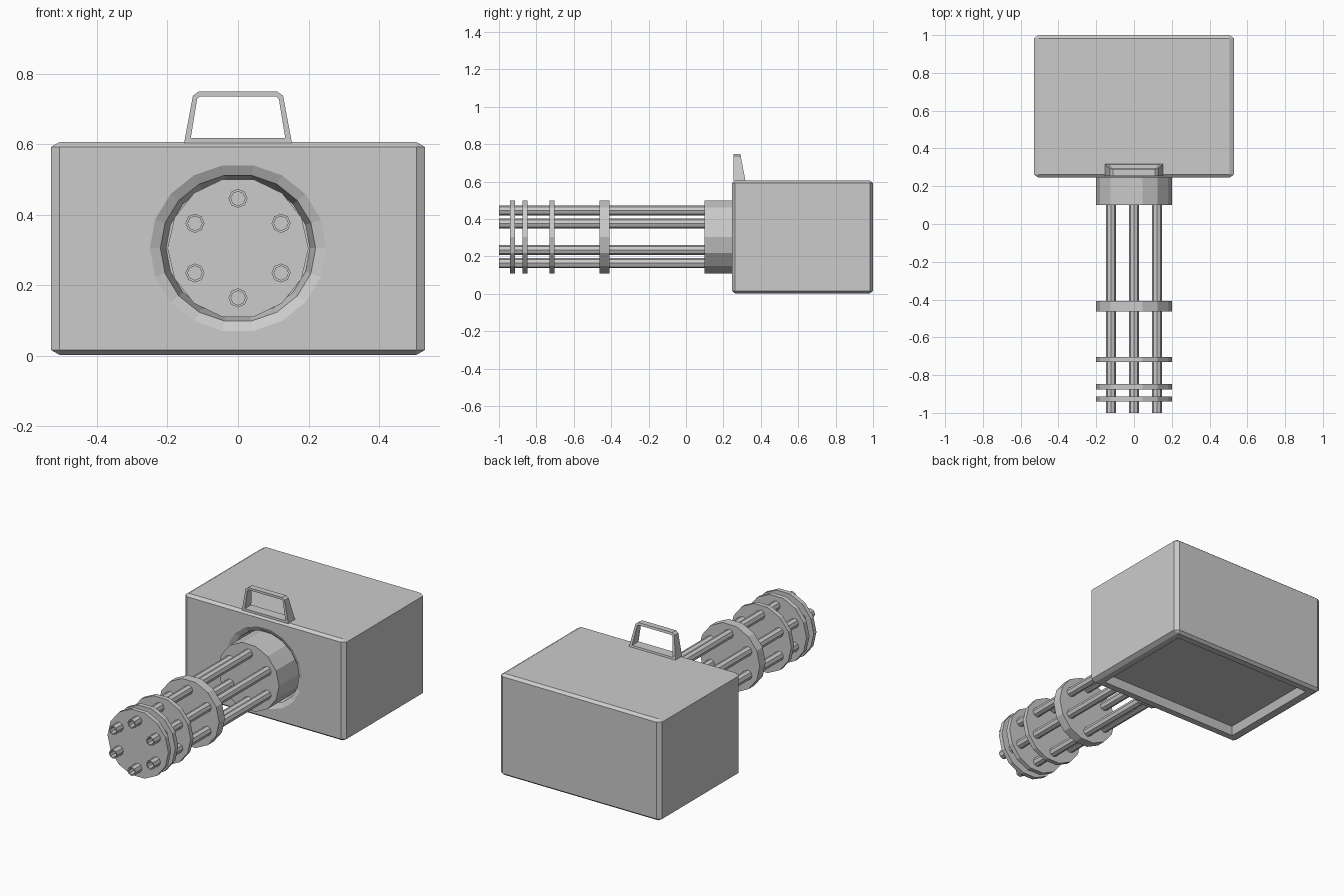
import bpy, bmesh, math
from mathutils import Vector

if "Cube" in bpy.data.objects:
    bpy.data.objects.remove(bpy.data.objects["Cube"])

CZ = 0.305  # height of the barrel axis


def finish(bm, name):
    bmesh.ops.recalc_face_normals(bm, faces=bm.faces)
    mesh = bpy.data.meshes.new(name)
    bm.to_mesh(mesh)
    bm.free()
    obj = bpy.data.objects.new(name, mesh)
    bpy.context.collection.objects.link(obj)
    return obj


def lathe(name, profile, sides, cx=0.0, cz=CZ, closed=False, zscale=1.0):
    """Revolve (y, radius) points about an axis parallel to y."""
    bm = bmesh.new()
    rings = []
    for y, r in profile:
        rings.append([bm.verts.new((cx + r * math.cos(2 * math.pi * i / sides), y,
                                    cz + zscale * r * math.sin(2 * math.pi * i / sides)))
                      for i in range(sides)])
    pairs = list(zip(rings, rings[1:]))
    if closed:
        pairs.append((rings[-1], rings[0]))
    else:
        bm.faces.new(rings[0])
        bm.faces.new(rings[-1])
    for a, b in pairs:
        for i in range(sides):
            j = (i + 1) % sides
            bm.faces.new((a[i], a[j], b[j], b[i]))
    return finish(bm, name)


# Body: chamfered box with a recessed underside
bm = bmesh.new()
bmesh.ops.create_cube(bm, size=1)
bmesh.ops.bevel(bm, geom=bm.edges[:], offset=0.023, segments=1, affect='EDGES', profile=0.5)
for v in bm.verts:
    v.co = Vector((v.co.x * 1.06, v.co.y * 0.755 + 0.6225, v.co.z * 0.604 + 0.304))
bottom = min(bm.faces, key=lambda f: f.calc_center_median().z)
bmesh.ops.inset_region(bm, faces=[bottom], thickness=0.055)
bmesh.ops.inset_region(bm, faces=[bottom], thickness=0.025)
for v in bottom.verts:
    v.co.z += 0.045
body = finish(bm, "body")

# Stepped conical socket cut in the front of the body
cutter = lathe("socket_cutter", [(0.235, 0.27), (0.26, 0.22), (0.33, 0.204)], 18, zscale=0.954)
cutter.hide_render = True
cutter.hide_viewport = True
cut = body.modifiers.new("socket", 'BOOLEAN')
cut.operation = 'DIFFERENCE'
cut.solver = 'EXACT'
cut.object = cutter

# Rotor housing and barrel clamp discs
for name, y0, y1 in (("rotor_housing", 0.10, 0.34), ("clamp_disc_rear", -0.463, -0.408),
                     ("clamp_disc_middle", -0.731, -0.704), ("clamp_disc_front", -0.875, -0.847),
                     ("clamp_disc_muzzle", -0.94, -0.914)):
    lathe(name, [(y0, 0.2), (y1, 0.2)], 14)

# Six hollow barrels
for i in range(6):
    a = math.radians(30 + 60 * i)
    lathe(f"barrel_{i + 1}", [(-1, 0.027), (0.12, 0.027), (0.12, 0.02), (-1, 0.02)], 8,
          0.141 * math.cos(a), CZ + 0.141 * math.sin(a), closed=True)

# Carrying handle: closed frame whose rear side leans forward
outer = [(0.153, 0.603), (0.128, 0.737), (0.112, 0.749)]
inner = [(0.134, 0.617), (0.116, 0.728), (0.109, 0.735)]
bm = bmesh.new()
loops = []
for half in (outer, inner):
    pts = half + [(-x, z) for x, z in reversed(half)]
    front = [bm.verts.new((x, 0.255, z)) for x, z in pts]
    back = [bm.verts.new((x, 0.318 - (z - 0.603) * 0.19, z)) for x, z in pts]
    loops.append((front, back))
(of, ob), (inf, inb) = loops
for a, b in ((of, ob), (ob, inb), (inb, inf), (inf, of)):
    for i in range(6):
        j = (i + 1) % 6
        bm.faces.new((a[i], a[j], b[j], b[i]))
finish(bm, "carrying_handle")
